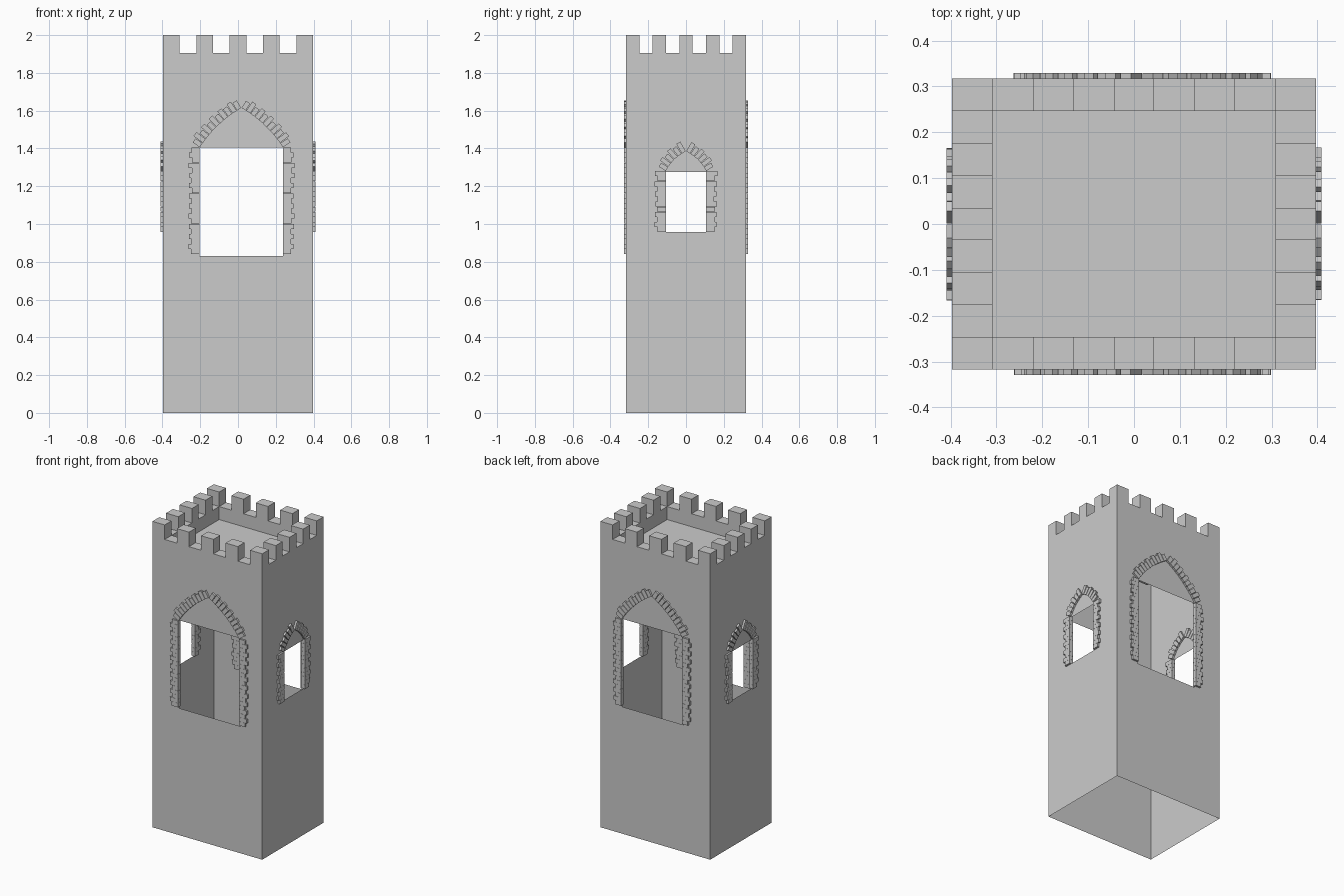
import bpy, bmesh, random
from mathutils import Vector, Matrix
from math import pi

if "Cube" in bpy.data.objects:
    bpy.data.objects.remove(bpy.data.objects["Cube"])

random.seed(4)
W, D = 0.397, 0.317            # half width (x), half depth (y)
BASE, TOP, DECK = 1.905, 2.0, 1.82
N = 9                          # parapet cells per side
BIG_X = 0.018                  # large windows sit slightly off centre


def finish(bm, name):
    bmesh.ops.remove_doubles(bm, verts=bm.verts, dist=1e-5)
    bmesh.ops.recalc_face_normals(bm, faces=bm.faces)
    me = bpy.data.meshes.new(name)
    bm.to_mesh(me)
    bm.free()
    ob = bpy.data.objects.new(name, me)
    bpy.context.collection.objects.link(ob)
    return ob


def quad(bm, pts):
    bm.faces.new([bm.verts.new(p) for p in pts])


def wall(bm, place, half, hole):
    """Thin wall with a rectangular opening; place maps (u, z) to 3D."""
    u0, u1, z0, z1 = hole
    us, zs = [-half, u0, u1, half], [0, z0, z1, BASE]
    for i in range(3):
        for j in range(3):
            if (i, j) != (1, 1):
                quad(bm, [place(us[i], zs[j]), place(us[i + 1], zs[j]),
                          place(us[i + 1], zs[j + 1]), place(us[i], zs[j + 1])])


# tower shell: four thin walls, open underneath
bm = bmesh.new()
for s in (-1, 1):
    wall(bm, lambda u, z: (u, s * D, z), W, (BIG_X - 0.221, BIG_X + 0.221, 0.83, 1.405))
    wall(bm, lambda u, z: (s * W, u, z), D, (-0.107, 0.107, 0.957, 1.275))


# parapet: height map of merlons, gaps and sunken deck
def height(i, j):
    if not (0 <= i < N and 0 <= j < N):
        return BASE
    if 0 < i < N - 1 and 0 < j < N - 1:
        return DECK
    return TOP if i % 2 == 0 and j % 2 == 0 else BASE


X = [-W + 2 * W * i / N for i in range(N + 1)]
Y = [-D + 2 * D * i / N for i in range(N + 1)]
for i in range(N + 1):
    for j in range(N + 1):
        h, hx, hy = height(i, j), height(i - 1, j), height(i, j - 1)
        if i < N and j < N:
            quad(bm, [(X[i], Y[j], h), (X[i + 1], Y[j], h),
                      (X[i + 1], Y[j + 1], h), (X[i], Y[j + 1], h)])
        if j < N and h != hx:
            quad(bm, [(X[i], Y[j], h), (X[i], Y[j + 1], h),
                      (X[i], Y[j + 1], hx), (X[i], Y[j], hx)])
        if i < N and h != hy:
            quad(bm, [(X[i], Y[j], h), (X[i + 1], Y[j], h),
                      (X[i + 1], Y[j], hy), (X[i], Y[j], hy)])
finish(bm, "tower_shell")


def brick(bm, inner, out, length, thick):
    """Block starting at inner, running along out, straddling the wall plane."""
    out = out.normalized()
    side = Vector((-out.z, 0, out.x))
    c = inner + out * length / 2
    m = Matrix((out * length, Vector((0, 0.025, 0)), side * thick)).transposed().to_4x4()
    bmesh.ops.create_cube(bm, size=1, matrix=Matrix.Translation(c) @ m)


def window_trim(name, loc, angle, half, z0, spring, apex, n_jamb, n_arch, bulge):
    bm = bmesh.new()
    a, b = Vector((half, 0, spring)), Vector((0, 0, apex))
    n = Vector((b.z - a.z, 0, half)).normalized()
    ctrl = (a + b) / 2 + n * bulge * 2
    step = (spring - z0) / n_jamb
    for s in (1, -1):
        # jamb bricks, alternating long and short
        for k in range(n_jamb):
            length = (0.058 if k % 2 else 0.044) + random.uniform(-0.004, 0.002)
            brick(bm, Vector((s * half, 0, z0 + (k + 0.5) * step)),
                  Vector((s, 0, 0)), length, step * 0.98)
        # pointed arch bricks, fanned along the curve
        for k in range(n_arch):
            t = (k + 0.5) / n_arch
            p = a * (1 - t) ** 2 + ctrl * 2 * t * (1 - t) + b * t * t
            d = (ctrl - a) * (1 - t) + (b - ctrl) * t
            pitch = 2 * d.length / n_arch
            length = (0.058 if k % 2 else 0.046) + random.uniform(-0.003, 0.003)
            brick(bm, Vector((s * p.x, 0, p.z)), Vector((s * d.z, 0, -d.x)),
                  length, pitch * 0.92)
    bm.transform(Matrix.Translation(loc) @ Matrix.Rotation(angle, 4, 'Z'))
    me = bpy.data.meshes.new(name)
    bm.to_mesh(me)
    bm.free()
    bpy.context.collection.objects.link(bpy.data.objects.new(name, me))


# brick surrounds: large on front and back, small on the sides
for s, side in ((-1, "front"), (1, "back")):
    window_trim(side + "_window_bricks", (BIG_X, s * D, 0), 0,
                0.221, 0.84, 1.405, 1.615, 21, 11, 0.018)
for s, side in ((-1, "left"), (1, "right")):
    window_trim(side + "_window_bricks", (s * W, 0, 0), pi / 2,
                0.107, 0.957, 1.28, 1.385, 12, 6, 0.012)
